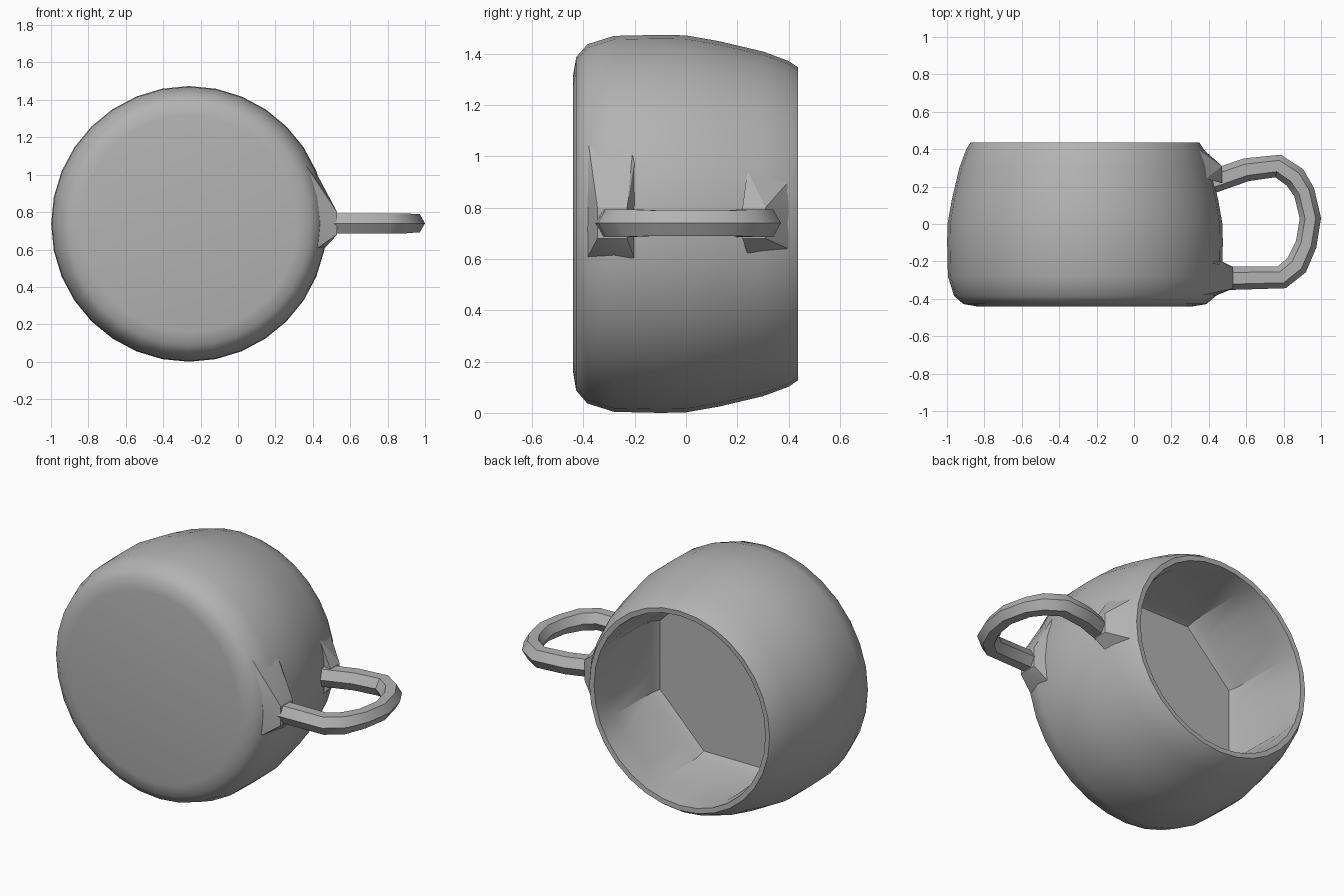
import bpy, bmesh, math
from mathutils import Vector

if "Cube" in bpy.data.objects:
    bpy.data.objects.remove(bpy.data.objects["Cube"], do_unlink=True)

CX, CZ = -0.262, 0.737      # axis of the cup, which runs along y
SEG = 32
SIDES = 8                   # the hollow is cut in broad facets

clay = bpy.data.materials.new("plain grey")
clay.use_nodes = True
GREY = (0.45, 0.45, 0.45, 1)
clay.diffuse_color = GREY
clay.node_tree.nodes["Principled BSDF"].inputs["Base Color"].default_value = GREY


def finish(obj, angle):
    obj.data.materials.append(clay)
    bpy.ops.object.select_all(action="DESELECT")
    obj.select_set(True)
    bpy.context.view_layer.objects.active = obj
    bpy.ops.object.shade_smooth_by_angle(angle=math.radians(angle))


def mesh_object(name, bm, angle):
    bmesh.ops.recalc_face_normals(bm, faces=bm.faces[:])
    mesh = bpy.data.meshes.new(name)
    bm.to_mesh(mesh)
    bm.free()
    obj = bpy.data.objects.new(name, mesh)
    bpy.context.collection.objects.link(obj)
    finish(obj, angle)
    return obj


def on_axis(y, r, a):
    return Vector((CX + r * math.cos(a), y, CZ + r * math.sin(a)))


def facet(a):
    # radius factor that turns a circle into a regular polygon
    step = 2 * math.pi / SIDES
    local = (a + step / 2) % step - step / 2
    return math.cos(step / 2) / math.cos(local)


# Cup: outer wall, rim, then the faceted hollow
outer = [(-0.44, 0.58), (-0.428, 0.65), (-0.385, 0.70), (-0.28, 0.733), (-0.1, 0.737),
         (0, 0.735), (0.13, 0.712), (0.3, 0.672), (0.40, 0.635), (0.437, 0.61)]
inner = [(0.435, 0.58, 0), (0.3, 0.585, 0.6), (-0.05, 0.575, 1), (-0.1, 0.55, 1)]
rings = [(y, r, 0) for y, r in outer] + inner

bm = bmesh.new()
loops = []
for y, r, cut in rings:
    ring = []
    for i in range(SEG):
        a = 2 * math.pi * i / SEG
        ring.append(bm.verts.new(on_axis(y, r * (1 - cut + cut * facet(a)), a)))
    loops.append(ring)
for low, high in zip(loops, loops[1:]):
    for i in range(SEG):
        j = (i + 1) % SEG
        bm.faces.new((low[i], low[j], high[j], high[i]))
bm.faces.new(loops[0])
bm.faces.new(loops[-1])
mesh_object("cup", bm, 32)


# Flares: hulls that widen from the handle ends into the cup wall
def flare(name, wall, tip_x, tip_y, tip_z):
    bm = bmesh.new()
    for y, r, low, high in wall:
        for k in range(5):
            a = math.radians(low + (high - low) * k / 4)
            bm.verts.new(on_axis(y, r, a))
    for y in tip_y:
        for z in tip_z:
            bm.verts.new((tip_x, y, z))
    result = bmesh.ops.convex_hull(bm, input=bm.verts[:])
    loose = [g for g in result["geom_interior"] if isinstance(g, bmesh.types.BMVert)]
    bmesh.ops.delete(bm, geom=loose, context="VERTS")
    mesh_object(name, bm, 20)


flare("front_flare", [(-0.385, 0.695, -11, 30), (-0.2, 0.73, -11, 30)],
      0.53, (-0.345, -0.23), (0.68, 0.80))
flare("back_flare", [(0.24, 0.68, -10, 18), (0.42, 0.61, -10, 18)],
      0.47, (0.22, 0.31), (0.68, 0.80))

# Handle: a loop of flat-sided tube
path = [(0.42, -0.295), (0.53, -0.29), (0.79, -0.285), (0.87, -0.22), (0.92, -0.11),
        (0.943, 0.03), (0.91, 0.17), (0.86, 0.25), (0.77, 0.31), (0.60, 0.29), (0.40, 0.22)]
curve = bpy.data.curves.new("handle", "CURVE")
curve.dimensions = "3D"
curve.bevel_depth = 0.062
curve.bevel_resolution = 1
curve.use_fill_caps = True
spline = curve.splines.new("POLY")
spline.points.add(len(path) - 1)
for point, (x, y) in zip(spline.points, path):
    point.co = (x, y, 0.74, 1)
    point.radius = 1.0 if x < 0.9 else 0.92
handle = bpy.data.objects.new("handle", curve)
bpy.context.collection.objects.link(handle)
bpy.ops.object.select_all(action="DESELECT")
handle.select_set(True)
bpy.context.view_layer.objects.active = handle
bpy.ops.object.convert(target="MESH")
finish(bpy.context.view_layer.objects.active, 35)
